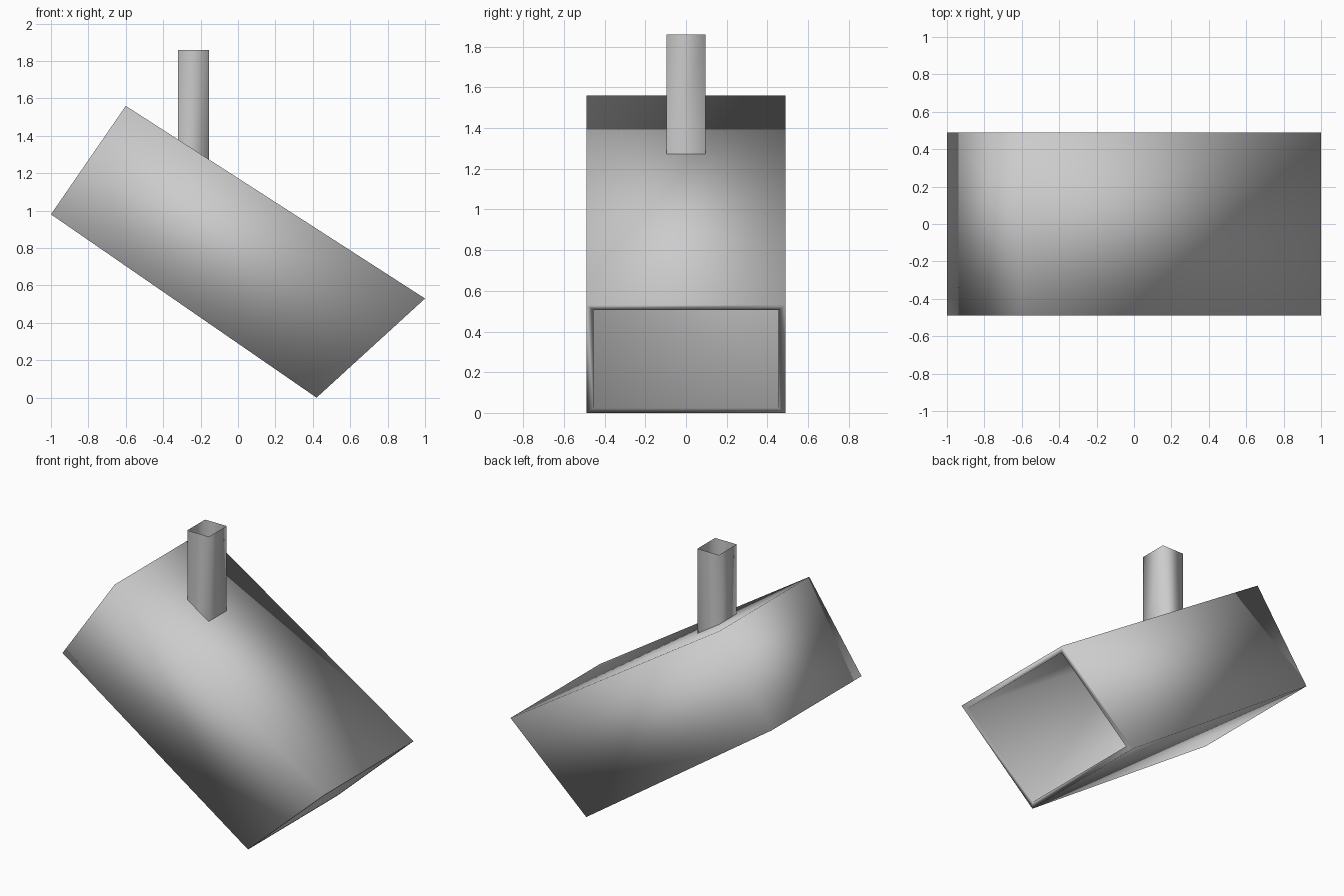
import bpy
import bmesh
from mathutils import Vector

cube = bpy.data.objects.get("Cube")
if cube:
    bpy.data.objects.remove(cube, do_unlink=True)

grey = bpy.data.materials.new("plain_grey")
grey.use_nodes = True
colour = (0.6, 0.6, 0.6, 1)
grey.diffuse_color = colour
grey.node_tree.nodes["Principled BSDF"].inputs["Base Color"].default_value = colour


def add_object(name, bm):
    """Turn a bmesh into a smooth-shaded grey object."""
    bmesh.ops.recalc_face_normals(bm, faces=bm.faces[:])
    for face in bm.faces:
        face.smooth = True
    mesh = bpy.data.meshes.new(name)
    bm.to_mesh(mesh)
    bm.free()
    mesh.materials.append(grey)
    obj = bpy.data.objects.new(name, mesh)
    bpy.context.collection.objects.link(obj)
    return obj


def bridge(bm, loop_a, loop_b):
    """Join two vertex loops with quads."""
    n = len(loop_a)
    return [bm.faces.new((loop_a[i], loop_a[(i + 1) % n],
                          loop_b[(i + 1) % n], loop_b[i])) for i in range(n)]


# Tilted body: side profile carried across the width
profile = [(-1, 0.98), (-0.6, 1.56), (1, 0.53), (0.42, 0)]
half_width = 0.49
bm = bmesh.new()
front, back = [[bm.verts.new((x, y, z)) for x, z in profile]
               for y in (-half_width, half_width)]
bm.faces.new(front)
bm.faces.new(list(reversed(back)))
sides = bridge(bm, front, back)
bmesh.ops.recalc_face_normals(bm, faces=bm.faces[:])

# Hollow mouth at the low end: thin rim, then a deep cavity
mouth = sides[2]
bmesh.ops.inset_individual(bm, faces=[mouth], thickness=0.05)
cavity = bmesh.ops.extrude_discrete_faces(bm, faces=[mouth])["faces"][0]
bmesh.ops.translate(bm, verts=cavity.verts[:], vec=Vector((-1.3, 0, 0.87)))
add_object("hollow_body", bm)

# Square upright pipe, open at the top, cut to the slope at its foot
left, right, depth = -0.32, -0.155, 0.097
plan = [(left, -depth), (right, -depth), (right, depth), (left, depth)]
bm = bmesh.new()
top = [bm.verts.new((x, y, 1.86)) for x, y in plan]
foot = [bm.verts.new((x, y, 1.37 if x == left else 1.26)) for x, y in plan]
bridge(bm, foot, top)
add_object("upright_pipe", bm)
